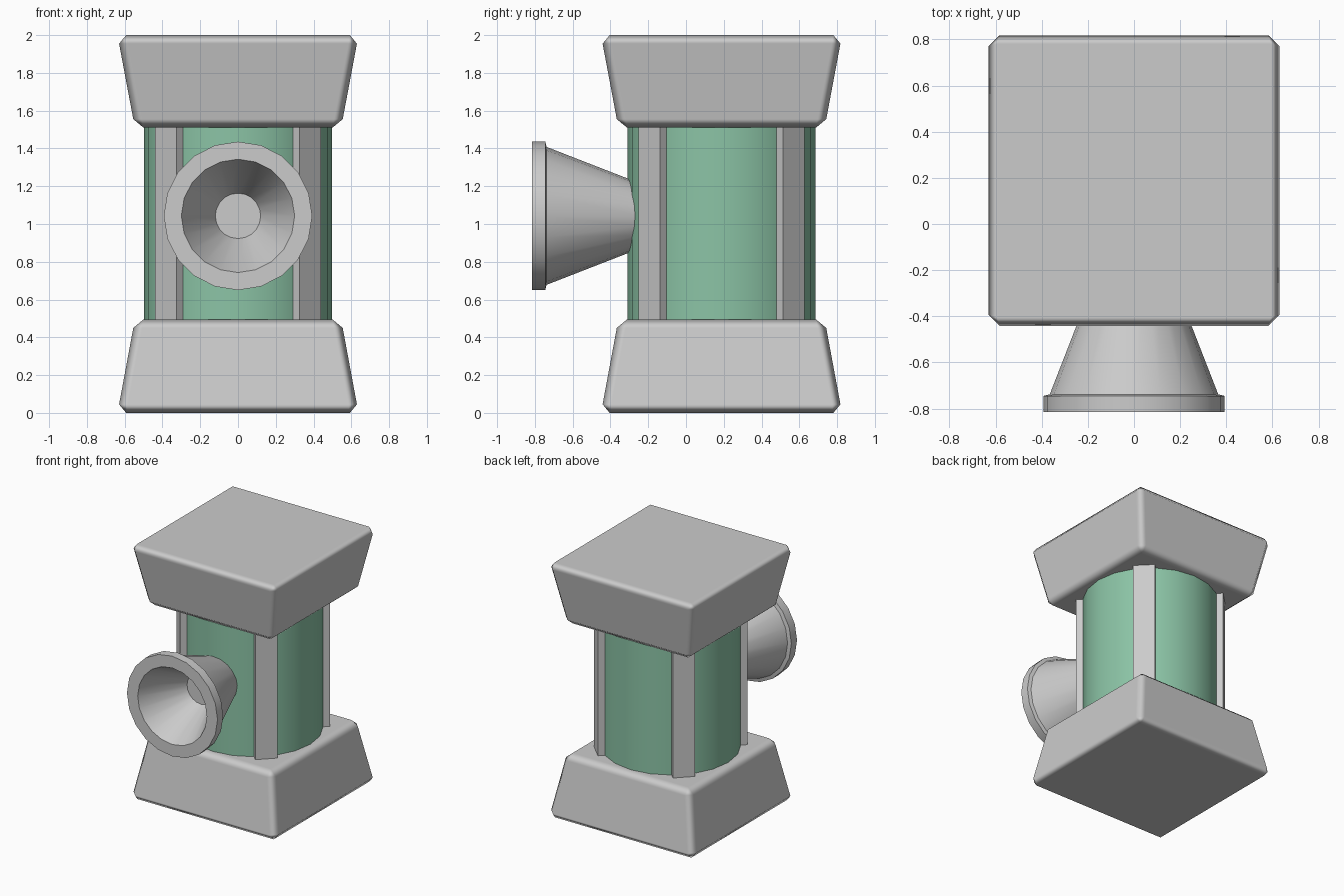
import bpy, bmesh
from math import pi, cos, sin, radians
from mathutils import Matrix, Vector

if "Cube" in bpy.data.objects:
    bpy.data.objects.remove(bpy.data.objects["Cube"])

CY = 0.188       # y of the column axis
SIDES = 20


def finish(name, bm, smooth=True, mat=None, angle=40):
    bmesh.ops.recalc_face_normals(bm, faces=bm.faces)
    me = bpy.data.meshes.new(name)
    bm.to_mesh(me)
    bm.free()
    ob = bpy.data.objects.new(name, me)
    bpy.context.collection.objects.link(ob)
    if mat:
        me.materials.append(mat)
    if smooth:
        bpy.ops.object.select_all(action='DESELECT')
        ob.select_set(True)
        bpy.context.view_layer.objects.active = ob
        bpy.ops.object.shade_smooth_by_angle(angle=radians(angle))
    return ob


def tapered_block(name, z_wide, z_narrow):
    # square block, wide at the outer end, with chamfered edges
    bm = bmesh.new()
    bmesh.ops.create_cube(bm, size=2)
    for v in bm.verts:
        wide = v.co.z < 0
        half = 0.638 if wide else 0.546
        v.co = (v.co.x * half, v.co.y * half + CY, z_wide if wide else z_narrow)
    ob = finish(name, bm, angle=80)
    bev = ob.modifiers.new("edge_chamfer", 'BEVEL')
    bev.width = 0.046
    bev.segments = 1
    bev.limit_method = 'NONE'
    bev.harden_normals = True
    return ob


def lathe_y(name, profile, z):
    # revolve (radius, y) points around a front-to-back axis
    bm = bmesh.new()
    rings = []
    for r, y in profile:
        rings.append([bm.verts.new((r * sin(2 * pi * i / SIDES), y,
                                    z + r * cos(2 * pi * i / SIDES)))
                      for i in range(SIDES)])
    for a, b in zip(rings, rings[1:]):
        for i in range(SIDES):
            j = (i + 1) % SIDES
            bm.faces.new((a[i], a[j], b[j], b[i]))
    bm.faces.new(rings[0])
    bm.faces.new(rings[-1])
    return finish(name, bm, angle=30)


# base and cap
tapered_block("base_block", 0.0, 0.495)
tapered_block("cap_block", 2.0, 1.51)

# green column
green = bpy.data.materials.new("green")
green.diffuse_color = (0.26, 0.55, 0.38, 1)
green.use_nodes = True
green.node_tree.nodes["Principled BSDF"].inputs["Base Color"].default_value = green.diffuse_color
bm = bmesh.new()
bmesh.ops.create_cone(bm, cap_ends=True, segments=SIDES, radius1=0.497, radius2=0.497,
                      depth=1.1, matrix=Matrix.Translation((0, CY, 1.0025)))
finish("column", bm, mat=green)

# four corner bars on the diagonals
for k in range(4):
    bm = bmesh.new()
    rot = Matrix.Rotation(pi / 4 + k * pi / 2, 4, 'Z')
    bmesh.ops.create_cube(bm, size=1, matrix=Matrix.Translation((0, CY, 1.0025)) @ rot
                          @ Matrix.Translation((0.491, 0, 0))
                          @ Matrix.Diagonal((0.10, 0.16, 1.06, 1)))
    finish(f"corner_bar_{k + 1}", bm, smooth=False)

# flared horn with hollow mouth
lathe_y("horn", [(0.12, -0.46), (0.30, -0.815), (0.393, -0.815), (0.393, -0.745),
                 (0.365, -0.738), (0.175, -0.25)], 1.043)
